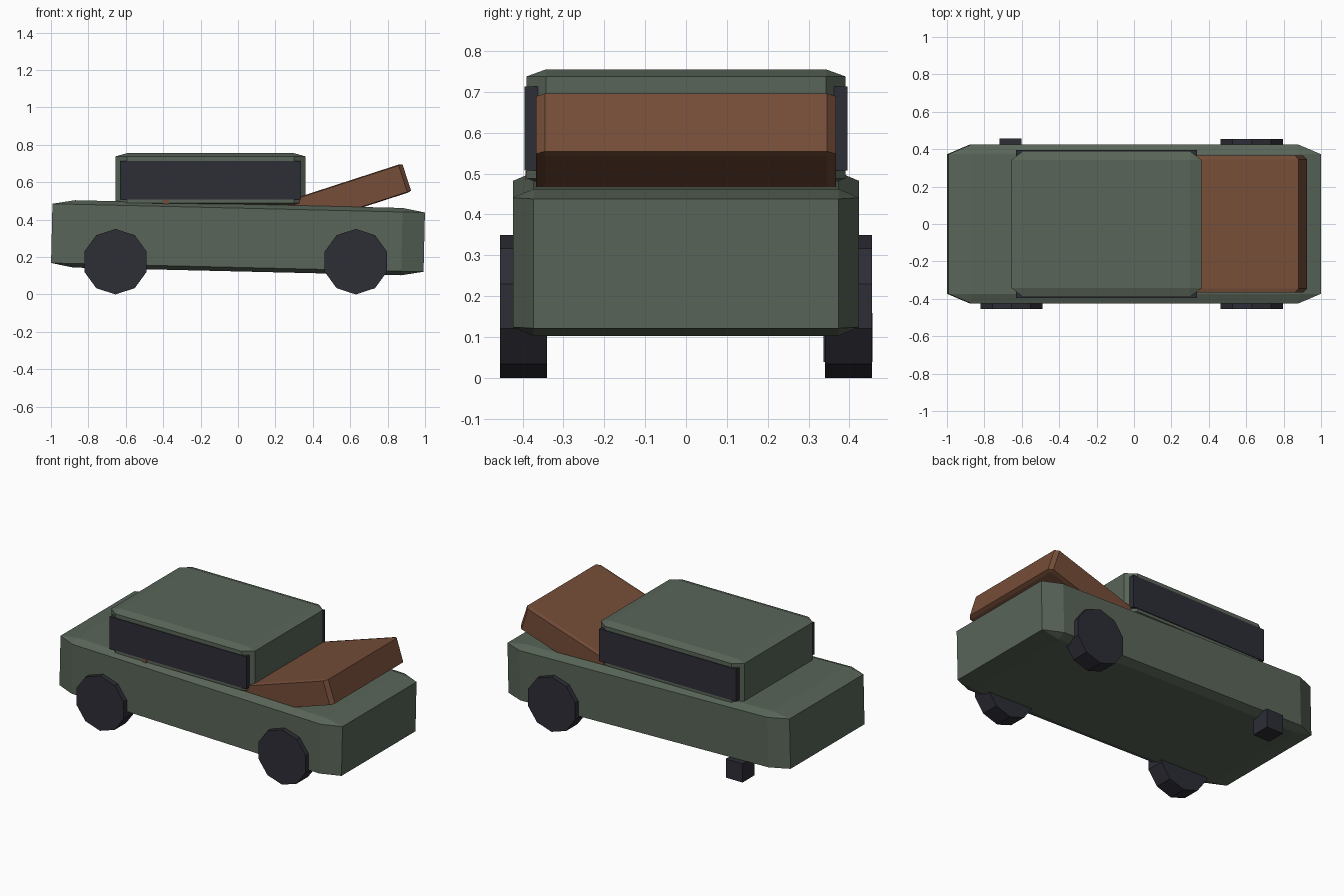
import bpy
import math

if "Cube" in bpy.data.objects:
    bpy.data.objects.remove(bpy.data.objects["Cube"], do_unlink=True)


def material(name, rgb):
    mat = bpy.data.materials.new(name)
    mat.use_nodes = True
    color = (*rgb, 1)
    mat.diffuse_color = color
    mat.node_tree.nodes["Principled BSDF"].inputs["Base Color"].default_value = color
    return mat


green = material("dull green", (0.10, 0.13, 0.098))
rust = material("rust brown", (0.18, 0.075, 0.04))
dark = material("dark grey", (0.026, 0.026, 0.037))


def box(name, mat, center, size, tilt=0, bevel=0):
    """Box whose chamfer is a share of its size along each axis."""
    bpy.ops.mesh.primitive_cube_add(size=1, location=center,
                                    rotation=(0, math.radians(tilt), 0))
    ob = bpy.context.object
    ob.name = name
    ob.scale = size
    ob.data.materials.append(mat)
    if bevel:
        mod = ob.modifiers.new("chamfer", "BEVEL")
        mod.width = bevel
        mod.segments = 1
    return ob


def wheel(name, x, y):
    bpy.ops.mesh.primitive_cylinder_add(vertices=10, radius=0.175, depth=0.115,
                                        location=(x, y, 0.175),
                                        rotation=(math.pi / 2, 0, 0))
    ob = bpy.context.object
    ob.name = name
    ob.data.materials.append(dark)


# Sagging body and upright cabin
box("body", green, (0, 0, 0.303), (1.992, 0.848, 0.36), tilt=1.35, bevel=0.06)
box("cabin", green, (-0.147, 0, 0.613), (1.015, 0.78, 0.284), bevel=0.06)

# Side windows
for side, y in (("right", -0.378), ("left", 0.378)):
    box(side + "_window", dark, (-0.147, y, 0.61), (0.966, 0.034, 0.206))

# Hood propped open, and a rust spot under one window
box("hood", rust, (0.56, 0, 0.514), (0.72, 0.735, 0.158), tilt=-18, bevel=0.03)
box("rust_spot", rust, (-0.385, -0.35, 0.48), (0.03, 0.086, 0.052))

# Three wheels, with a support block in place of the fourth
wheel("rear_wheel", -0.655, -0.398)
wheel("front_wheel_right", 0.63, -0.398)
wheel("front_wheel_left", 0.63, 0.398)
box("support_block", dark, (-0.66, 0.397, 0.098), (0.118, 0.12, 0.12))
